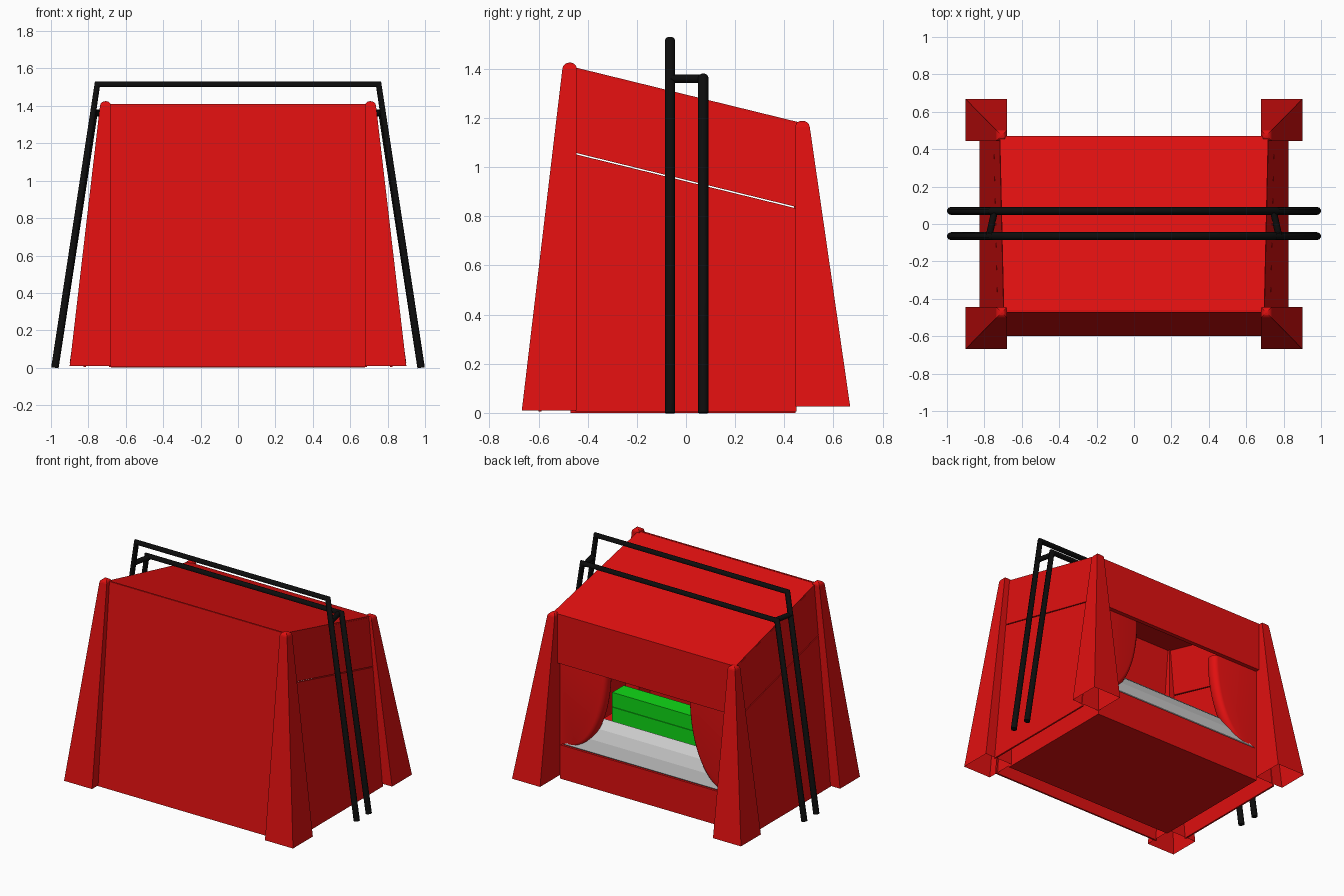
import bpy, bmesh, math

if "Cube" in bpy.data.objects:
    bpy.data.objects.remove(bpy.data.objects["Cube"])


def material(name, col):
    m = bpy.data.materials.new(name)
    m.diffuse_color = (*col, 1)
    m.use_nodes = True
    m.node_tree.nodes["Principled BSDF"].inputs["Base Color"].default_value = m.diffuse_color
    return m


RED = material("red", (0.75, 0.005, 0.005))
GREEN = material("green", (0.005, 0.70, 0.008))
BLACK = material("black", (0.004, 0.004, 0.004))
GREY = material("grey", (0.60, 0.60, 0.60))


def finish(bm, name, mat=None):
    me = bpy.data.meshes.new(name)
    bm.to_mesh(me)
    bm.free()
    ob = bpy.data.objects.new(name, me)
    bpy.context.collection.objects.link(ob)
    if mat:
        me.materials.append(mat)
    return ob


def loft(name, a, b, mat=None):
    """Join two matching point loops into a solid."""
    bm = bmesh.new()
    va = [bm.verts.new(p) for p in a]
    vb = [bm.verts.new(p) for p in b]
    n = len(a)
    for i in range(n):
        j = (i + 1) % n
        bm.faces.new((va[i], va[j], vb[j], vb[i]))
    bm.faces.new(va)
    bm.faces.new(vb)
    bmesh.ops.recalc_face_normals(bm, faces=bm.faces)
    return finish(bm, name, mat)


def extrude_x(name, prof, x0, x1, mat=None):
    return loft(name, [(x0, y, z) for y, z in prof], [(x1, y, z) for y, z in prof], mat)


def roof_z(y):
    return 1.295 - 0.245 * y


def side_x(z):
    return 0.826 - 0.092 * z


LID = 0.35   # depth of the lid

# base box with the sill
extrude_x("base", [(-0.47, 0), (0.445, 0), (0.445, 0.24), (-0.47, 0.24)], -0.68, 0.68, RED)

# thin sloping roof
yf, yb = -0.47, 0.47
corners = [(s * side_x(roof_z(y)), y, roof_z(y))
           for s, y in ((-1, yf), (1, yf), (1, yb), (-1, yb))]
loft("roof", [(x, y, z - 0.02) for x, y, z in corners], corners, RED)

# header over the back opening
zt, zb = roof_z(0.47) - 0.01, roof_z(0.47) - LID
loft("header", [(-side_x(zt), 0.47, zt), (side_x(zt), 0.47, zt), (0.73, 0.47, zb), (-0.73, 0.47, zb)],
     [(-side_x(zt), 0.44, zt), (side_x(zt), 0.44, zt), (0.73, 0.44, zb), (-0.73, 0.44, zb)], RED)

# leaning front sheet
extrude_x("front_panel", [(-0.60, 0.005), (-0.472, 1.41), (-0.46, 1.41), (-0.588, 0.005)],
          -0.69, 0.69, RED)

for s, side in ((-1, "left"), (1, "right")):
    # leaning side sheet, and the lid side above its seam
    for name, lo, hi in (("_panel", None, LID + 0.003), ("_lid_side", LID - 0.003, 0.01)):
        outer = []
        for y, drop in ((-0.45, lo), (0.45, lo), (0.45, hi), (-0.45, hi)):
            z = 0.005 if drop is None else roof_z(y) - drop
            outer.append((s * side_x(z), y, z))
        loft(side + name, outer, [(x - s * 0.012, y, z) for x, y, z in outer], RED)

    # hollow tapered corner legs with rounded tops
    for t, end, z0, z1 in ((-1, "front", 0.01, 1.425), (1, "back", 0.025, 1.188)):
        bot = [(s * x, t * y, z0) for x, y in
               ((0.68, 0.445), (0.90, 0.445), (0.90, 0.668), (0.68, 0.668))]
        top = [(s * x, t * y, z1) for x, y in
               ((0.68, 0.445), (0.735, 0.445), (0.735, 0.50), (0.68, 0.50))]
        bm = bmesh.new()
        va = [bm.verts.new(p) for p in bot]
        vb = [bm.verts.new(p) for p in top]
        for i in range(4):
            j = (i + 1) % 4
            bm.faces.new((va[i], va[j], vb[j], vb[i]))
        cap = bm.faces.new(vb)
        bmesh.ops.recalc_face_normals(bm, faces=bm.faces)
        bmesh.ops.bevel(bm, geom=list(cap.edges), offset=0.024, segments=4,
                        profile=0.5, affect='EDGES')
        finish(bm, end + "_" + side + "_leg", RED)

    # curved cheek at the side of the opening: the arc edge is a rounded rim
    N, R = 16, 4
    bm = bmesh.new()
    rings = []
    for k in range(2 * R + 2):
        a = (k if k <= R else k - 1) / (2 * R) * math.pi
        inset, y = 0.035 * (1 - math.sin(a)), 0.395 + 0.045 * math.cos(a)
        ring = []
        for i in range(N + 1):
            b = i / N * math.pi / 2
            ring.append(bm.verts.new((s * (0.62 - (0.30 - inset) * math.cos(b)), y,
                                      0.83 - (0.60 - inset) * math.sin(b))))
        rings.append(ring)
    rings.pop(R + 1)
    for r0, r1 in zip(rings, rings[1:]):
        for i in range(N):
            bm.faces.new((r0[i], r0[i + 1], r1[i + 1], r1[i]))
    for ring, y in ((rings[0], 0.44), (rings[-1], 0.35)):
        ends = [bm.verts.new((s * x, y, z)) for x, z in ((0.70, 0.23), (0.70, 0.83))]
        bm.faces.new(ring + ends)
    bmesh.ops.delete(bm, geom=[v for v in bm.verts if not v.link_faces], context='VERTS')
    bmesh.ops.recalc_face_normals(bm, faces=bm.faces)
    cheek = finish(bm, side + "_cheek", RED)
    bpy.ops.object.select_all(action='DESELECT')
    bpy.context.view_layer.objects.active = cheek
    cheek.select_set(True)
    bpy.ops.object.shade_smooth_by_angle(angle=math.radians(35))

# faceted grey slats curving up from the sill
edge = [(0.44, 0.25), (0.42, 0.33), (0.385, 0.40), (0.325, 0.45)]
for i, (p, q) in enumerate(zip(edge, edge[1:])):
    extrude_x("grey_slat_%d" % (i + 1), [p, q, (q[0] - 0.03, q[1] - 0.03),
                                         (p[0] - 0.03, p[1] - 0.03)], -0.66, 0.66, GREY)

# green slatted bench deeper inside
for i in range(2):
    z = 0.262 + 0.105 * i
    extrude_x("green_slat_%d" % (i + 1), [(0.0, z), (0.0, z + 0.102), (-0.13, z + 0.102),
                                          (-0.13, z)], -0.58, 0.58, GREEN)
extrude_x("bench_support", [(-0.13, 0.24), (0.0, 0.24), (0.0, 0.262), (-0.13, 0.262)],
          -0.58, 0.58, RED)


# black tube frames
def tube(name, pts, r=0.021):
    cu = bpy.data.curves.new(name + "_path", 'CURVE')
    cu.dimensions = '3D'
    cu.bevel_depth, cu.bevel_resolution, cu.use_fill_caps = r, 3, True
    sp = cu.splines.new('POLY')
    sp.points.add(len(pts) - 1)
    for p, c in zip(sp.points, pts):
        p.co = (*c, 1)
    tmp = bpy.data.objects.new(name + "_path", cu)
    bpy.context.collection.objects.link(tmp)
    me = bpy.data.meshes.new_from_object(tmp)
    bpy.data.objects.remove(tmp)
    me.name = name
    me.materials.clear()
    me.materials.append(BLACK)
    bpy.context.collection.objects.link(bpy.data.objects.new(name, me))


for name, y, z, x in (("tall_frame", -0.065, 1.515, 0.752), ("low_frame", 0.07, 1.365, 0.765)):
    tube(name, [(-0.979, y, 0), (-x, y, z), (x, y, z), (0.979, y, 0)])
for s, side in ((-1, "left"), (1, "right")):
    tube(side + "_frame_tie", [(s * 0.775, -0.065, 1.36), (s * 0.745, 0.07, 1.36)], 0.018)
